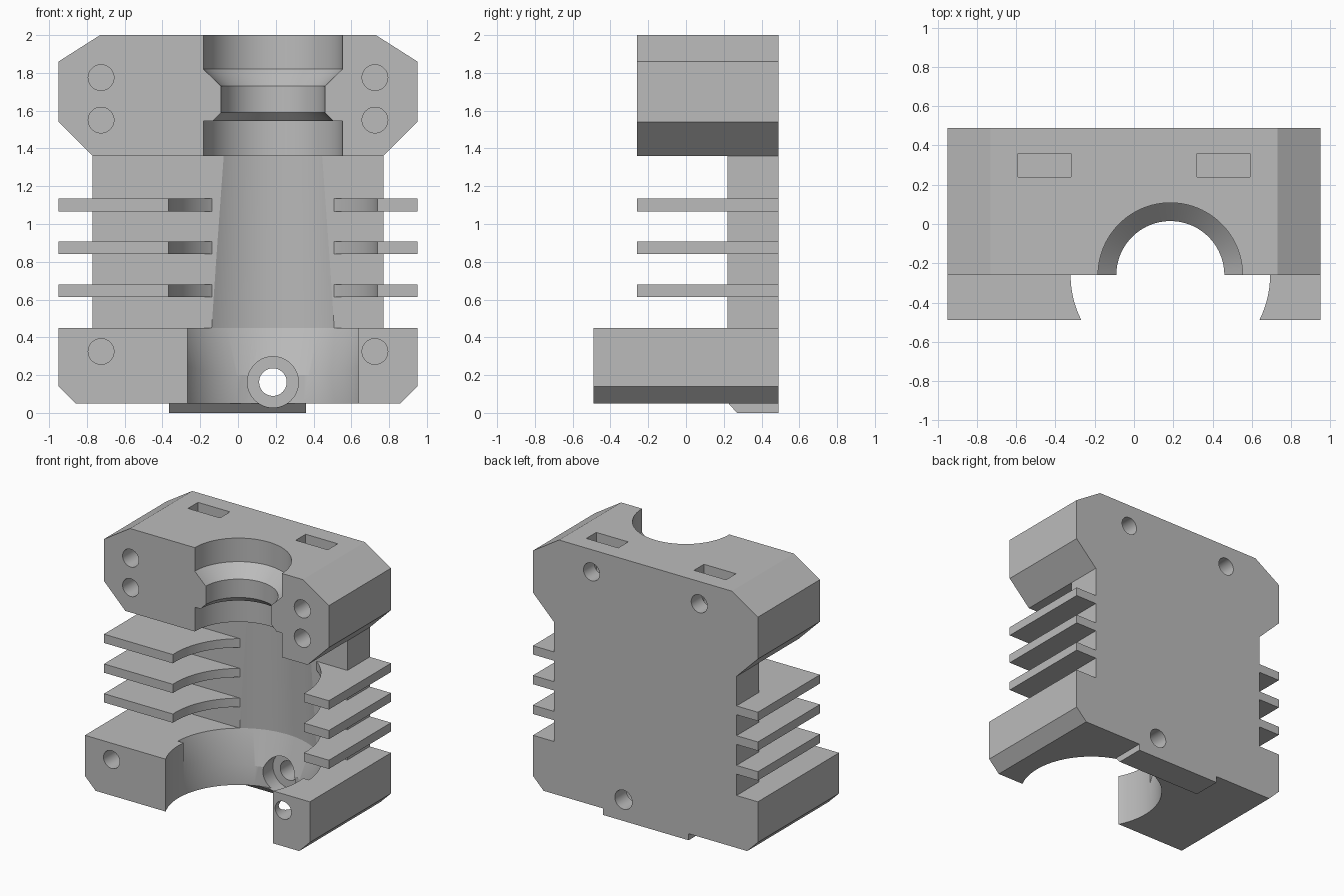
import bpy, bmesh, math
from mathutils import Vector

old = bpy.data.objects.get("Cube")
if old:
    bpy.data.objects.remove(old, do_unlink=True)

grey = bpy.data.materials.new("plain_grey")
grey.use_nodes = True
GREY = (0.5, 0.5, 0.5, 1)
grey.diffuse_color = GREY
grey.node_tree.nodes["Principled BSDF"].inputs["Base Color"].default_value = GREY

BORE_X, BORE_Y = 0.185, -0.26


def finish(name, bm):
    """Turn a bmesh into a linked object."""
    bmesh.ops.recalc_face_normals(bm, faces=bm.faces)
    me = bpy.data.meshes.new(name)
    bm.to_mesh(me)
    bm.free()
    me.materials.append(grey)
    ob = bpy.data.objects.new(name, me)
    bpy.context.collection.objects.link(ob)
    return ob


def prism(name, outline, axis, lo, hi):
    """Extrude a 2D outline along x, y or z between lo and hi."""
    place = {"x": lambda a, b, t: (t, a, b),
             "y": lambda a, b, t: (a, t, b),
             "z": lambda a, b, t: (a, b, t)}[axis]
    bm = bmesh.new()
    face = bm.faces.new([bm.verts.new(place(a, b, lo)) for a, b in outline])
    ext = bmesh.ops.extrude_face_region(bm, geom=[face])
    verts = [g for g in ext["geom"] if isinstance(g, bmesh.types.BMVert)]
    bmesh.ops.translate(bm, verts=verts, vec=Vector(place(0, 0, hi - lo)))
    return finish(name, bm)


def rect(a0, a1, b0, b1):
    return [(a0, b0), (a1, b0), (a1, b1), (a0, b1)]


def circle(a, b, r, n=48):
    return [(a + r * math.cos(2 * math.pi * i / n), b + r * math.sin(2 * math.pi * i / n))
            for i in range(n)]


def lathe(name, profile, cy=BORE_Y, clip_y=None, n=96):
    """Solid of revolution about the vertical bore axis, optionally keeping only y > clip_y."""
    bm = bmesh.new()
    rings = [[bm.verts.new((x, y, z)) for x, y in circle(BORE_X, cy, r, n)] for r, z in profile]
    for low, high in zip(rings, rings[1:]):
        for i in range(n):
            j = (i + 1) % n
            bm.faces.new((low[i], low[j], high[j], high[i]))
    bm.faces.new(rings[0][::-1])
    bm.faces.new(rings[-1])
    if clip_y is not None:
        bmesh.ops.bisect_plane(bm, geom=bm.verts[:] + bm.edges[:] + bm.faces[:],
                               plane_co=(0, clip_y, 0), plane_no=(0, -1, 0), clear_outer=True)
        bmesh.ops.holes_fill(bm, edges=[e for e in bm.edges if e.is_boundary], sides=0)
    return finish(name, bm)


def drill(x, z, r, y0, y1):
    return prism("cutter", circle(x, z, r), "y", y0, y1)


def cut(ob, cutters):
    """Subtract every cutter, bake the result and delete the cutters."""
    for c in cutters:
        c.hide_render = True
        m = ob.modifiers.new("cut", "BOOLEAN")
        m.operation, m.solver, m.object = "DIFFERENCE", "EXACT", c
    bpy.context.view_layer.update()
    me = bpy.data.meshes.new_from_object(ob.evaluated_get(bpy.context.evaluated_depsgraph_get()))
    ob.modifiers.clear()
    ob.data = me
    for c in cutters:
        bpy.data.objects.remove(c, do_unlink=True)


# Upper clamp block with stepped bore, front holes, nut slots and back holes
upper = prism("upper_block",
              [(-0.77, 1.36), (0.77, 1.36), (0.95, 1.54), (0.95, 1.86),
               (0.73, 2.0), (-0.73, 2.0), (-0.95, 1.86), (-0.95, 1.54)], "y", -0.26, 0.49)
tools = [lathe("cutter", [(0.368, 1.3), (0.368, 1.545), (0.32, 1.545), (0.275, 1.59),
                          (0.275, 1.73), (0.368, 1.82), (0.368, 2.1)])]
for s in (-1, 1):
    tools += [drill(s * 0.725, z, 0.068, -0.4, 0.2) for z in (1.55, 1.775)]
    tools.append(prism("cutter", rect(s * 0.455 - 0.135, s * 0.455 + 0.135, 0.24, 0.36),
                       "z", 1.70, 2.1))
    tools.append(drill(s * 0.455, 1.83, 0.068, 0.14, 0.6))
cut(upper, tools)

# Back plate hollowed by a slightly tapered bore
plate = prism("back_plate", rect(-0.77, 0.77, 0.22, 0.49), "z", 0.45, 1.36)
cut(plate, [lathe("cutter", [(0.557, 0.40), (0.555, 0.45), (0.52, 1.36), (0.518, 1.41)], cy=-0.23)])

# Cooling fins on both sides of the bore
fins = []
for i, z in enumerate((0.613, 0.84, 1.067)):
    for side, s in (("right", -1), ("left", 1)):
        fin = prism(f"fin_{side}_{i + 1}",
                    [(s * 0.95, -0.26), (s * 0.95, 0.49), (s * 0.77, 0.49), (s * 0.77, 0.22),
                     (BORE_X, 0.22), (BORE_X, -0.26)], "z", z, z + 0.067)
        cut(fin, [lathe("cutter", [(0.554, z - 0.1), (0.554, z + 0.2)], cy=-0.23)])
        fins.append(fin)

# Lower block with bore, flared back rim, counterbored bolt hole and front holes
lower = prism("lower_block",
              [(-0.86, 0.05), (0.86, 0.05), (0.95, 0.14), (0.95, 0.45),
               (-0.95, 0.45), (-0.95, 0.14)], "y", -0.49, 0.49)
cut(lower, [lathe("cutter", [(0.508, -0.1), (0.508, 0.6)]),
            lathe("cutter", [(0.48, 0.2), (0.555, 0.45), (0.57, 0.5)], cy=-0.23, clip_y=-0.2),
            drill(BORE_X, 0.163, 0.135, 0.0, 0.35),
            drill(BORE_X, 0.163, 0.073, 0.1, 0.6)]
    + [drill(s * 0.725, 0.325, 0.068, -0.6, 0.0) for s in (-1, 1)])

# Chamfered foot tab under the back edge
tab = prism("foot_tab", [(0.225, 0.05), (0.27, 0.0), (0.49, 0.0), (0.49, 0.05)], "x", -0.365, 0.36)
cut(tab, [drill(BORE_X, 0.163, 0.135, 0.0, 0.35)])

# Smooth the bores, keep the machined edges crisp
bpy.ops.object.select_all(action="DESELECT")
for ob in [upper, plate, lower, tab] + fins:
    ob.select_set(True)
bpy.context.view_layer.objects.active = upper
bpy.ops.object.shade_smooth_by_angle(angle=math.radians(30))
